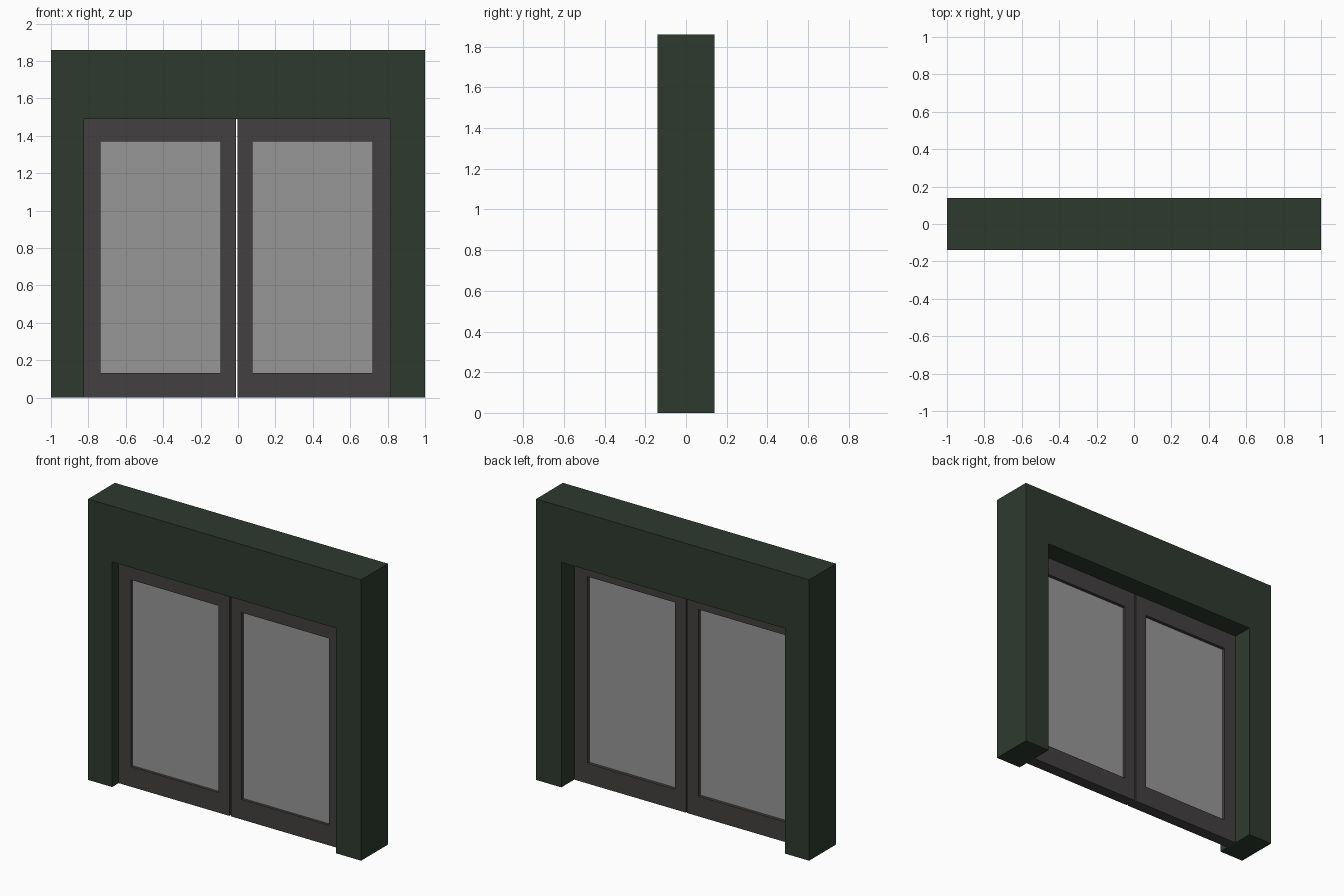
import bpy, bmesh

if "Cube" in bpy.data.objects:
    bpy.data.objects.remove(bpy.data.objects["Cube"])


def material(name, rgb):
    m = bpy.data.materials.new(name)
    m.diffuse_color = (*rgb, 1)
    m.use_nodes = True
    m.node_tree.nodes["Principled BSDF"].inputs["Base Color"].default_value = m.diffuse_color
    return m


GREEN = material("dark_green", (0.027, 0.042, 0.028))
DARK = material("door_grey", (0.055, 0.051, 0.050))
GLASS = material("pane_grey", (0.31, 0.31, 0.31))


def finish(name, bm, mat):
    bmesh.ops.recalc_face_normals(bm, faces=bm.faces[:])
    me = bpy.data.meshes.new(name)
    bm.to_mesh(me)
    bm.free()
    me.materials.append(mat)
    ob = bpy.data.objects.new(name, me)
    bpy.context.collection.objects.link(ob)
    return ob


def extrude_y(bm, faces, depth):
    r = bmesh.ops.extrude_face_region(bm, geom=faces)
    verts = [g for g in r["geom"] if isinstance(g, bmesh.types.BMVert)]
    bmesh.ops.translate(bm, verts=verts, vec=(0, depth, 0))


def profile(name, pts, y0, y1, mat):
    """Solid from an outline in the xz plane."""
    bm = bmesh.new()
    f = bm.faces.new([bm.verts.new((x, y0, z)) for x, z in pts])
    extrude_y(bm, [f], y1 - y0)
    return finish(name, bm, mat)


def rect(x0, x1, z0, z1):
    return [(x0, z0), (x1, z0), (x1, z1), (x0, z1)]


def ring(name, outer, inner, y0, y1, mat):
    """Rectangular frame with an open middle."""
    bm = bmesh.new()
    a, b = ([bm.verts.new((x, y0, z)) for x, z in loop] for loop in (outer, inner))
    faces = [bm.faces.new((a[i], a[(i + 1) % 4], b[(i + 1) % 4], b[i])) for i in range(4)]
    extrude_y(bm, faces, y1 - y0)
    return finish(name, bm, mat)


# Wall surround with an opening down to the floor
LEFT, RIGHT, HEAD = -0.824, 0.815, 1.49
profile("wall_surround",
        [(-1, 0), (LEFT, 0), (LEFT, HEAD), (RIGHT, HEAD), (RIGHT, 0),
         (1, 0), (1, 1.86), (-1, 1.86)], -0.14, 0.14, GREEN)

# Two door leaves, each a frame around a recessed pane
for side, x0, x1, p0, p1 in (("left", LEFT, -0.012, -0.735, -0.094),
                             ("right", -0.002, RIGHT, 0.077, 0.718)):
    pane = rect(p0, p1, 0.133, 1.37)
    ring(side + "_door_frame", rect(x0, x1, 0.0, HEAD), pane, -0.072, 0.005, DARK)
    profile(side + "_door_pane", pane, -0.054, -0.016, GLASS)
